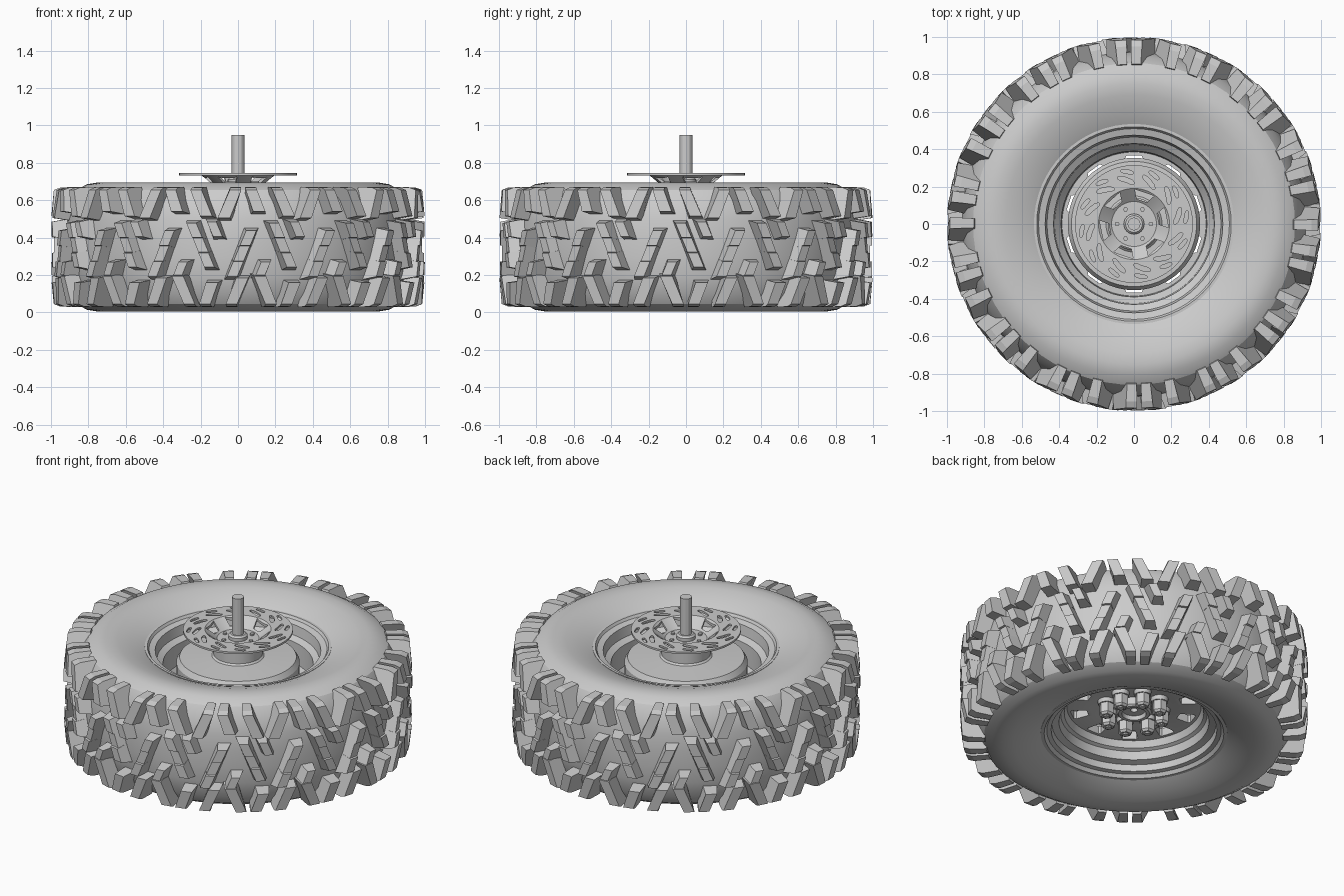
import bpy, bmesh
from math import sin, cos, pi, radians

if "Cube" in bpy.data.objects:
    bpy.data.objects.remove(bpy.data.objects["Cube"])


def finish(bm, name, smooth=None):
    bmesh.ops.recalc_face_normals(bm, faces=bm.faces)
    me = bpy.data.meshes.new(name)
    bm.to_mesh(me)
    bm.free()
    ob = bpy.data.objects.new(name, me)
    bpy.context.collection.objects.link(ob)
    if smooth:
        bpy.ops.object.select_all(action='DESELECT')
        ob.select_set(True)
        bpy.context.view_layer.objects.active = ob
        bpy.ops.object.shade_smooth_by_angle(angle=radians(smooth))
    return ob


def loft(bm, a, b):
    """Solid between two matching rings of points."""
    va, vb = [bm.verts.new(p) for p in a], [bm.verts.new(p) for p in b]
    n = len(a)
    bm.faces.new(va)
    bm.faces.new(vb[::-1])
    for i in range(n):
        j = (i + 1) % n
        bm.faces.new((va[i], vb[i], vb[j], va[j]))


def lathe(name, prof, seg=64, smooth=30):
    """Closed (r, z) profile turned about z."""
    bm = bmesh.new()
    rings = [[bm.verts.new((r * cos(2 * pi * k / seg), r * sin(2 * pi * k / seg), z))
              for r, z in prof] for k in range(seg)]
    n = len(prof)
    for k in range(seg):
        a, b = rings[k], rings[(k + 1) % seg]
        for i in range(n):
            j = (i + 1) % n
            bm.faces.new((a[i], b[i], b[j], a[j]))
    return finish(bm, name, smooth)


def ngon(r, z, n, cx=0, cy=0):
    return [(cx + r * cos(2 * pi * k / n), cy + r * sin(2 * pi * k / n), z) for k in range(n)]


def stack(bm, steps, n, cx=0, cy=0):
    """Stacked round or hex segments: (r0, z0, r1, z1)."""
    for r0, z0, r1, z1 in steps:
        loft(bm, ngon(r0, z0, n, cx, cy), ngon(r1, z1, n, cx, cy))


def polar(r, a, z):
    return (r * cos(a), r * sin(a), z)


def slot_cutter(bm, r0, a0, r1, a1, half, z0, z1, n=6):
    """Curved slot running from (r0, a0) to (r1, a1) in polar coordinates."""
    left, right = [], []
    for i in range(n):
        t = i / (n - 1)
        r, a = r0 + (r1 - r0) * t, a0 + (a1 - a0) * t
        w = half * (0.5 if i in (0, n - 1) else 1)
        dx, dy = (r1 - r0), (a1 - a0) * r
        l = (dx * dx + dy * dy) ** 0.5
        nr, na = -dy / l * w, dx / l * w / r
        left.append((r + nr, a + na))
        right.append((r - nr, a - na))
    ring = left + right[::-1]
    loft(bm, [polar(r, a, z0) for r, a in ring], [polar(r, a, z1) for r, a in ring])


def cut(ob, bm, name):
    cutter = finish(bm, name)
    m = ob.modifiers.new("cut", 'BOOLEAN')
    m.operation, m.solver, m.object = 'DIFFERENCE', 'EXACT', cutter
    bpy.context.view_layer.objects.active = ob
    bpy.ops.object.modifier_apply(modifier=m.name)
    bpy.data.objects.remove(cutter)


# tyre carcass
H = 0.70
half = [(.53, .63), (.56, .645), (.62, .668), (.69, .688), (.75, .695), (.81, .685),
        (.86, .655), (.895, .60), (.918, .50), (.925, .40)]
lathe("tyre_carcass", half + [(r, H - z) for r, z in reversed(half)], 72, 25)

# tread blocks
bm = bmesh.new()
PAIRS = 14
STEP = 2 * pi / PAIRS


def tread_block(a, z, length, width, tilt, top=1.0):
    def ring(r, g):
        pts = []
        for su, sv in ((-1, -1), (1, -1), (1, 1), (-1, 1)):
            v = sv * (length / 2 + g)
            pts.append(polar(r, a + su * (width / 2 + g) + tilt * v, z + v))
        return pts
    loft(bm, ring(.90, .018), ring(top, 0))


def long_block(a, z, length, tilt):
    part = length / 3
    for k, top in ((-1, .995), (0, .985), (1, .995)):
        tread_block(a + tilt * k * part, z + k * part, part - .004, .055, tilt, top)


def shoulder_block(a, tilt, flip, width=.066, low=.51):
    sect = [(.90, low - .015, .012), (.998, low, 0), (.985, .655, -.002), (.95, .668, -.002),
            (.855, .672, -.004), (.84, .62, .008)]

    def side(s):
        return [polar(r, a + s * (width / 2 + g) + tilt * (min(z, .655) - .58),
                      H - z if flip else z) for r, z, g in sect]
    loft(bm, side(-1), side(1))


for p in range(PAIRS):
    a = -pi / 2 + p * STEP
    long_block(a + .02, .315, .25, .42)
    long_block(a + .02 + STEP / 2, .36, .24, -.42)
    tread_block(a - .125, .445, .08, .05, -.42)
    tread_block(a + .135, .235, .07, .05, .42)
    for off, t, low in ((-.045, .42, .505), (.10, -.36, .54), (.25, -.42, .515)):
        shoulder_block(a + off, t, False, low=low)
        shoulder_block(a + off + STEP / 2 - .03, t, True, low=low)
finish(bm, "tread_blocks")

# wheel rim with ten windows
rim = lathe("wheel_rim", [
    (.535, .635), (.52, .635), (.51, .62), (.475, .61), (.465, .55), (.43, .53), (.425, .40),
    (.39, .36), (.385, .29), (.24, .29), (.06, .29),
    (.06, .25), (.22, .25), (.25, .24), (.385, .24), (.40, .20), (.42, .19), (.43, .14),
    (.47, .13), (.475, .09), (.50, .085), (.515, .065), (.535, .065),
    (.535, .10), (.52, .12), (.52, .58), (.535, .60)], 64, 30)
bm = bmesh.new()
for k in range(10):
    a = pi / 2 + k * pi / 5
    ring = [(.275, -.10), (.355, -.135), (.368, -.11), (.368, .11), (.355, .135), (.275, .10)]
    loft(bm, [polar(r, a + d, .15) for r, d in ring], [polar(r, a + d, .45) for r, d in ring])
cut(rim, bm, "window_cutter")

# brake drum and hub behind the wheel face
lathe("brake_drum", [(.02, .28), (.354, .295), (.354, .54), (.335, .57), (.15, .58),
                     (.14, .59), (.14, .655), (.13, .665), (.02, .665)], 48)

# hub centre on the outer face
lathe("hub_centre", [(.02, .28), (.10, .28), (.10, .205), (.09, .195), (.07, .195),
                     (.065, .22), (.02, .22)], 32)

# wheel nuts
bm = bmesh.new()
for k in range(8):
    x, y, _ = polar(.165, k * pi / 4 + pi / 8, 0)
    stack(bm, [(.052, .255, .047, .225)], 16, x, y)
    stack(bm, [(.043, .23, .043, .165), (.043, .165, .032, .152)], 6, x, y)
    stack(bm, [(.02, .16, .018, .145)], 12, x, y)
finish(bm, "wheel_nuts", 30)

# dished brake disc with slots and hat windows
disc = lathe("brake_disc", [(.02, .675), (.125, .675), (.195, .733), (.315, .733),
                            (.315, .745), (.19, .745), (.12, .69), (.02, .69)], 64)
bm = bmesh.new()
for k in range(12):
    a = k * pi / 6
    slot_cutter(bm, .215, a, .262, a + .34, .012, .70, .78)
    slot_cutter(bm, .272, a + .02, .292, a + .24, .010, .70, .78)
for k in range(6):
    a = k * pi / 3 + .2
    ring = [(.135, -.22), (.185, -.30), (.185, .30), (.135, .22)]
    loft(bm, [polar(r, a + d, .66) for r, d in ring], [polar(r, a + d, .78) for r, d in ring])
cut(disc, bm, "disc_cutter")

# disc bolts
bm = bmesh.new()
for k in range(6):
    x, y, _ = polar(.09, k * pi / 3, 0)
    stack(bm, [(.013, .685, .013, .70)], 6, x, y)
finish(bm, "disc_bolts")

# axle shaft and collar
bm = bmesh.new()
stack(bm, [(.055, .68, .055, .71), (.055, .71, .045, .72)], 24)
stack(bm, [(.035, .60, .035, .95)], 12)
finish(bm, "axle_shaft", 25)
